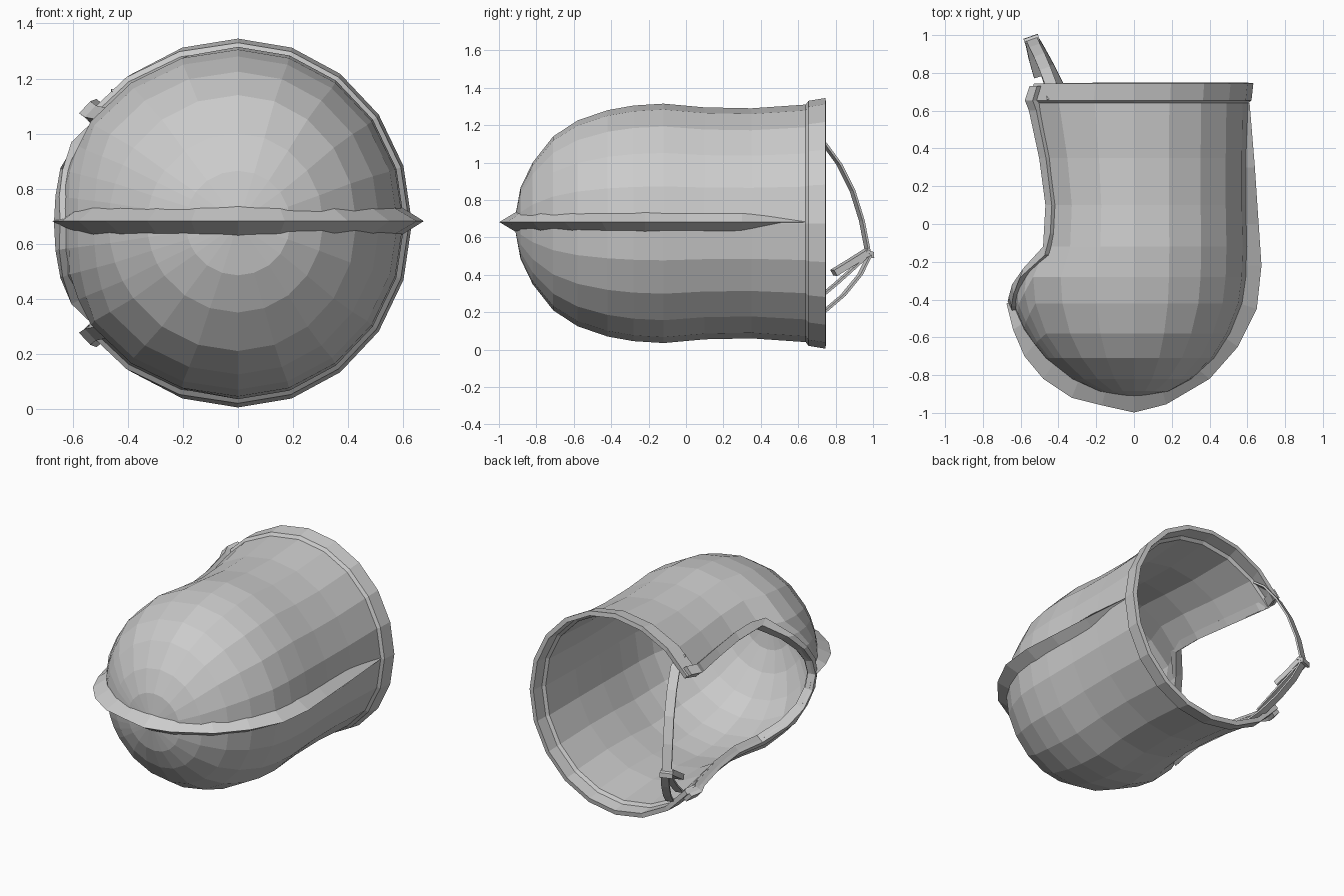
import bpy, bmesh
from math import cos, sin, radians
from mathutils import Vector

if "Cube" in bpy.data.objects:
    bpy.data.objects.remove(bpy.data.objects["Cube"])

CZ = 0.675  # height of the symmetry plane

# Shell profile: y, half width in z, back radius (+x), face-side radius (-x)
PROFILE = [(-.92, 0, 0, 0), (-.885, .19, .19, .19), (-.82, .325, .31, .33),
           (-.71, .465, .43, .47), (-.58, .55, .515, .575), (-.42, .605, .58, .645),
           (-.28, .63, .60, .66), (-.12, .64, .605, .575), (.1, .62, .60, .56),
           (.35, .615, .60, .60), (.64, .635, .605, .675), (.655, .655, .622, .69),
           (.745, .67, .632, .655)]
# Columns near the face stop at these brow heights
BROW = {153: -.235, 162: -.32, 171: -.385, 180: -.41}


def surf(y, deg, k=1.0):
    """Point on the shell at depth y and angle deg, scaled k about the axis."""
    for p, q in zip(PROFILE, PROFILE[1:]):
        if y <= q[0] + 1e-6:
            break
    f = (y - p[0]) / (q[0] - p[0])
    rz, rb, rf = (p[i] + (q[i] - p[i]) * f for i in (1, 2, 3))
    c, s = cos(radians(deg)), sin(radians(deg))
    return Vector(((rb if c > 0 else rf) * c * k, y, CZ + rz * s * k))


def finish(name, bm, fix=True):
    if fix:
        bmesh.ops.recalc_face_normals(bm, faces=bm.faces)
    me = bpy.data.meshes.new(name)
    bm.to_mesh(me)
    bm.free()
    ob = bpy.data.objects.new(name, me)
    bpy.context.collection.objects.link(ob)
    return ob


def loft(name, sections):
    """Skin closed sections with the same point count, capping both ends."""
    bm = bmesh.new()
    rings = [[bm.verts.new(p) for p in s] for s in sections]
    n = len(rings[0])
    for a, b in zip(rings, rings[1:]):
        for i in range(n):
            bm.faces.new((a[i], a[(i + 1) % n], b[(i + 1) % n], b[i]))
    bm.faces.new(rings[0])
    bm.faces.new(rings[-1])
    return finish(name, bm)


def strap(name, pts, width, thick=0.012):
    """Flat ribbon along pts, its width lying across x."""
    pts = [Vector(p) for p in pts]
    secs = []
    for i, p in enumerate(pts):
        d = (pts[min(i + 1, len(pts) - 1)] - pts[max(i - 1, 0)]).normalized()
        w = Vector((1, .35, 0))
        w = (w - d * w.dot(d)).normalized()
        t = d.cross(w) * thick / 2
        w *= width / 2
        secs.append([p - w - t, p + w - t, p + w + t, p - w + t])
    return loft(name, secs)


# Helmet shell with face opening and flared bottom rim
half = list(range(0, 145, 18)) + [153, 162, 171, 180]
angles = [-a for a in half[:0:-1]] + half[:-1]
bm = bmesh.new()
pole = bm.verts.new((0, -.92, CZ))
cols = []
for a in angles:
    col = [pole]
    for y, *_ in PROFILE[1:]:
        if abs(a) in BROW:
            if y > -.1:
                break
            if y > -.71:
                y = -.71 + (y + .71) * (BROW[abs(a)] + .71) / .59
        col.append(bm.verts.new(surf(y, a)))
    cols.append(col)
for a, b in zip(cols, cols[1:] + cols[:1]):
    bm.faces.new((pole, a[1], b[1]))
    for r in range(1, min(len(a), len(b)) - 1):
        bm.faces.new((a[r], a[r + 1], b[r + 1], b[r]))
shell = finish("helmet_shell", bm, fix=False)
mod = shell.modifiers.new("thickness", 'SOLIDIFY')
mod.thickness = 0.03
mod.offset = -1

# Raised trim along cheek edges and brow
side = [(y, 144, y, 139) for y in (.73, .655, .6, .35, .1, -.05)]
side += [(-.12, 144, -.165, 140)]
side += [(y, a, y - .05, a) for a, y in BROW.items()]
path = side + [(y, -a, v, -b) for y, a, v, b in side[-2::-1]]
loft("face_trim", [[surf(y, a, 1.035), surf(v, b, 1.03), surf(v, b, .94), surf(y, a, .94)]
                   for y, a, v, b in path])

# Crest ridge over the dome: ridge x, y / base x, y / half width
CREST = [(.612, .64, .58, .64, .004), (.64, .3, .585, .3, .053), (.66, 0, .585, 0, .053),
         (.675, -.22, .59, -.22, .053), (.65, -.45, .56, -.42, .053),
         (.55, -.65, .48, -.6, .053), (.4, -.82, .34, -.77, .053),
         (.17, -.955, .15, -.88, .053), (0, -.998, 0, -.91, .053),
         (-.17, -.96, -.15, -.88, .053), (-.33, -.92, -.29, -.82, .053),
         (-.48, -.82, -.42, -.73, .053), (-.58, -.7, -.52, -.63, .053),
         (-.64, -.56, -.58, -.52, .045), (-.675, -.42, -.63, -.41, .012)]
loft("crest", [[(bx, by, CZ + .007 - w), (rx, ry, CZ + .007), (bx, by, CZ + .007 + w)]
               for rx, ry, bx, by, w in CREST])

# Chin straps meeting at the buckle
strap("upper_chin_strap", [(-.43, .66, 1.16), (-.44, .74, 1.1), (-.47, .82, .99),
                           (-.5, .89, .85), (-.525, .94, .69), (-.54, .975, .51)], .06)
strap("front_lower_strap", [(-.54, .975, .51), (-.51, .9, .44), (-.47, .8, .35),
                            (-.43, .68, .25)], .05)
strap("rear_lower_strap", [(-.53, .98, .5), (-.5, .93, .4), (-.45, .84, .29),
                           (-.4, .74, .205), (-.36, .66, .16)], .05)

# Buckle plate and its end loop
strap("buckle_plate", [(-.495, .79, .41), (-.52, .88, .465), (-.54, .975, .525)], .075, .035)
strap("buckle_loop", [(-.535, .955, .525), (-.545, .985, .515), (-.545, .985, .49)], .08, .018)
